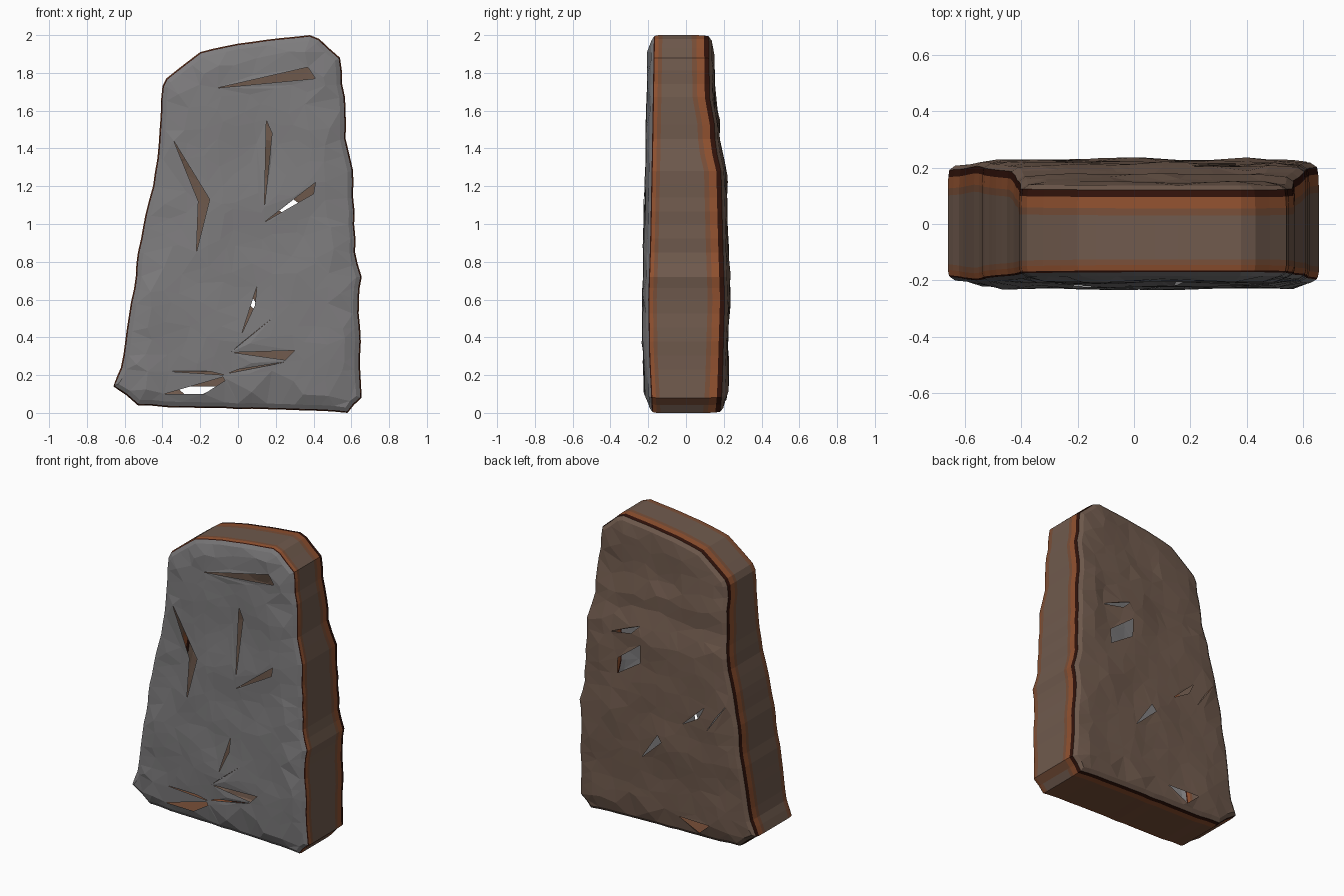
import bpy, bmesh, math, random
from mathutils import Vector, noise
from mathutils.geometry import delaunay_2d_cdt

if "Cube" in bpy.data.objects:
    bpy.data.objects.remove(bpy.data.objects["Cube"])

random.seed(4)


def material(name, rgb):
    m = bpy.data.materials.new(name)
    m.diffuse_color = (*rgb, 1)
    m.use_nodes = True
    m.node_tree.nodes["Principled BSDF"].inputs["Base Color"].default_value = m.diffuse_color
    return m


GREY = material("grey stone", (0.205, 0.20, 0.205))
BROWN = material("brown stone", (0.160, 0.102, 0.074))
RUST = material("rusty brown", (0.19, 0.078, 0.04))
ORANGE = material("orange edge", (0.28, 0.082, 0.029))
DARK = material("dark seam", (0.03, 0.006, 0.003))

# Silhouette seen from the front (x, z), clockwise from the lower left
OUTLINE = [(-.66, .14), (-.62, .24), (-.58, .5), (-.55, .66), (-.53, .85), (-.49, 1.05),
           (-.45, 1.2), (-.42, 1.42), (-.40, 1.73), (-.38, 1.77), (-.20, 1.91), (0, 1.955),
           (.38, 2.0), (.43, 1.98), (.54, 1.88), (.57, 1.6), (.57, 1.45), (.61, 1.28),
           (.62, .85), (.655, .72), (.64, .6), (.655, .08), (.58, 0), (.3, .015),
           (0, .02), (-.38, .03), (-.53, .04)]
# Depth of the front and back surfaces by height (z, y)
FRONT = [(0, -.205), (.3, -.22), (.6, -.225), (.9, -.215), (1.4, -.205), (2, -.195)]
BACK = [(0, .20), (.1, .21), (.6, .225), (.9, .215), (1.3, .205), (1.4, .175),
        (1.55, .17), (1.65, .145), (2, .14)]


def lookup(table, z):
    z = min(max(z, 0), 2)
    for (a, ya), (b, yb) in zip(table, table[1:]):
        if z <= b:
            return ya + (yb - ya) * (z - a) / (b - a)
    return table[-1][1]


def resample(pts, step):
    out = []
    for i, p in enumerate(pts):
        a, b = Vector(p), Vector(pts[(i + 1) % len(pts)])
        n = max(1, round((b - a).length / step))
        for k in range(n):
            j = 0 if k == 0 else 0.004
            out.append(a.lerp(b, k / n) + Vector((random.uniform(-j, j), abs(random.uniform(-j, j)))))
    return out


EDGE = resample(OUTLINE, .07)
N = len(EDGE)


def inset(d):
    out = []
    for i, p in enumerate(EDGE):
        t = (EDGE[(i + 1) % N] - EDGE[i - 1]).normalized()
        out.append(p + Vector((t.y, -t.x)) * d)
    return out


def inside(p, poly):
    hit = False
    for i in range(len(poly)):
        a, b = poly[i - 1], poly[i]
        if (a[1] > p[1]) != (b[1] > p[1]) and p[0] < (b[0] - a[0]) * (p[1] - a[1]) / (b[1] - a[1]) + a[0]:
            hit = not hit
    return hit


def finish(name, bm, mats):
    me = bpy.data.meshes.new(name)
    bm.to_mesh(me)
    bm.free()
    for m in mats:
        me.materials.append(m)
    ob = bpy.data.objects.new(name, me)
    bpy.context.collection.objects.link(ob)
    return ob


# Rim: rings of the silhouette from front to back (inset, reference, offset, colour of band after it)
RINGS = [(.03, FRONT, .012, 0), (.008, FRONT, .025, 4), (.004, FRONT, .031, 3), (0, FRONT, .05, 2),
         (0, FRONT, .07, 1), (0, BACK, -.11, 2), (0, BACK, -.085, 3), (.002, BACK, -.045, 4),
         (.006, BACK, -.02, 1), (.03, BACK, -.004, 1)]


def ring_points(k):
    d, table, off, _ = RINGS[k]
    return [Vector((p.x, lookup(table, p.y) + off, p.y)) for p in inset(d)]


bm = bmesh.new()
rows = [[bm.verts.new(p) for p in ring_points(k)] for k in range(len(RINGS))]
for k in range(len(rows) - 1):
    for i in range(N):
        j = (i + 1) % N
        f = bm.faces.new((rows[k][i], rows[k][j], rows[k + 1][j], rows[k + 1][i]))
        f.material_index = RINGS[k][3]
        f.normal_update()
        # rusty underside
        if f.material_index == 1 and f.normal.z < -.7 and k == 4:
            f.material_index = 2
bmesh.ops.recalc_face_normals(bm, faces=bm.faces)
rim = finish("slab_rim", bm, [GREY, BROWN, RUST, ORANGE, DARK])


# Large faces: rough triangulated surface with sliver gaps
def large_face(name, k, table, side, holes, mat):
    border = ring_points(k)
    poly = [Vector((p.x, p.z)) for p in border]
    pts = list(poly)
    edges = [(i, (i + 1) % N) for i in range(N)]
    for h in holes:
        s = len(pts)
        pts += [Vector(p) for p in h]
        edges += [(s + i, s + (i + 1) % len(h)) for i in range(len(h))]
    for ix in range(-7, 8):
        for iz in range(0, 22):
            p = Vector((ix * .095, iz * .095)) + Vector((random.uniform(-.035, .035), random.uniform(-.035, .035)))
            if inside(p, poly) and min((p - q).length for q in poly) > .05 \
                    and not any(inside(p, h) for h in holes):
                pts.append(p)
    vs, _, fs, orig, _, _ = delaunay_2d_cdt(pts, edges, [], 0, 1e-5)
    bm = bmesh.new()
    verts = []
    for v, o in zip(vs, orig):
        rim_ids = [i for i in o if i < N]
        if rim_ids:
            verts.append(bm.verts.new(border[rim_ids[0]]))
            continue
        bump = .005 + .016 * noise.noise(Vector((v.x * 4, side * 3, v.y * 4)))
        verts.append(bm.verts.new((v.x, lookup(table, v.y) + side * bump, v.y)))
    for f in fs:
        c = sum((vs[i] for i in f), Vector((0, 0))) / len(f)
        if inside(c, poly) and not any(inside(c, h) for h in holes):
            face = bm.faces.new([verts[i] for i in f])
            face.normal_update()
            if face.normal.y * side < 0:
                face.normal_flip()
    return finish(name, bm, [mat])


FRONT_GAPS = [
    [(-.11, 1.72), (.37, 1.83), (.41, 1.77)],
    [(.15, 1.55), (.18, 1.48), (.14, 1.09)],
    [(.14, 1.01), (.41, 1.22), (.40, 1.16)],
    [(-.34, 1.44), (-.15, 1.13), (-.22, .85), (-.21, 1.12)],
    [(.10, .67), (.09, .57), (.02, .42)],
    [(.18, .5), (.08, .42), (-.04, .32)],
    [(-.03, .32), (.30, .33), (.25, .28)],
    [(.25, .27), (0, .23), (-.05, .21)],
    [(-.37, .22), (-.15, .22), (-.07, .2)],
    [(-.39, .10), (-.08, .19), (-.07, .17), (-.18, .1)]]
BACK_GAPS = [
    [(.36, 1.08), (.19, 1.21), (.19, 1.09), (.36, .98)],
    [(.42, 1.24), (.2, 1.33), (.26, 1.27)],
    [(-.13, .77), (-.29, .92), (-.25, .84)],
    [(-.31, .77), (-.45, .97), (-.38, .88)],
    [(.17, .47), (.05, .65), (.02, .61)],
    [(-.1, .14), (-.33, .14), (-.25, .07)]]

front = large_face("front_face", 0, FRONT, -1, FRONT_GAPS, GREY)
back = large_face("back_face", len(RINGS) - 1, BACK, 1, BACK_GAPS, BROWN)
